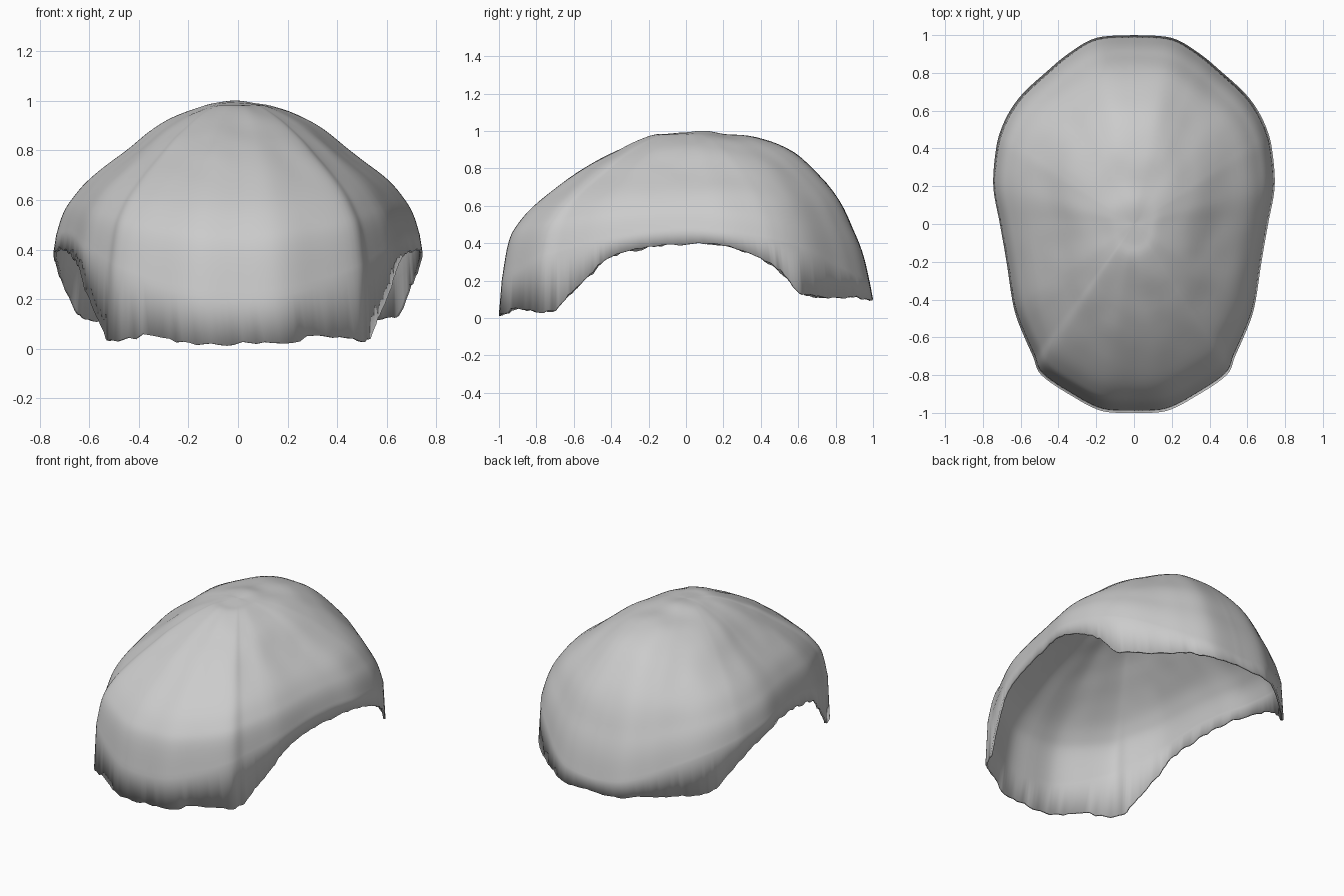
import bpy, bmesh, math
from mathutils import Vector, noise

cube = bpy.data.objects.get("Cube")
if cube:
    bpy.data.objects.remove(cube)

# Bone colour
bone = bpy.data.materials.new("pale grey bone")
bone.use_nodes = True
colour = (0.6, 0.6, 0.6, 1)
bone.diffuse_color = colour
bone.node_tree.nodes["Principled BSDF"].inputs["Base Color"].default_value = colour

# Rim from front to back: half width, y, height
RIM = [Vector(p) for p in (
    (0, -1, .02), (.17, -.99, .02), (.33, -.91, .05), (.49, -.8, .035),
    (.535, -.7, .05), (.58, -.6, .15), (.62, -.5, .25), (.645, -.4, .33),
    (.675, -.2, .38), (.71, 0, .4), (.745, .2, .39), (.73, .4, .32),
    (.70, .51, .25), (.65, .61, .14), (.58, .7, .115), (.47, .8, .11),
    (.35, .9, .11), (.2, .985, .1), (0, 1, .1))]

# Dome profiles: fraction of the way to the rim, front, back and side heights
PROFILE = [Vector(p) for p in (
    (0, .993, .993, .993), (.1, .985, 1, .99), (.2, .97, .987, .975),
    (.4, .88, .96, .91), (.6, .765, .87, .80), (.8, .61, .66, .69),
    (.9, .50, .46, .61), (.95, .40, .33, .55), (.985, .2, .18, .47))]


def spline(points, t):
    """Catmull-Rom curve through the points, t from 0 to 1."""
    f = t * (len(points) - 1)
    i = min(int(f), len(points) - 2)
    u = f - i
    b, c = points[i], points[i + 1]
    a = points[i - 1] if i else b
    d = points[i + 2] if i + 2 < len(points) else c
    return b + (c - a) * (u / 2) + (a * 2 - b * 5 + c * 4 - d) * (u * u / 2) \
        + (b * 3 - a - c * 3 + d) * (u ** 3 / 2)


# Closed rim loop, mirrored to the other side
HALF, RINGS = 108, 40
loop = [spline(RIM, i / HALF) for i in range(HALF + 1)]
loop += [Vector((-p.x, p.y, p.z)) for p in reversed(loop[1:-1])]

bm = bmesh.new()
apex = bm.verts.new((0, 0, PROFILE[0][1]))
columns = []
for edge in loop:
    direction = Vector((edge.x / .74, edge.y)).normalized()
    along = direction.y ** 2
    end = 1 if direction.y < 0 else 2
    chipped = edge.z + .018 * noise.noise(edge * 22)
    column = []
    for k in range(1, RINGS):
        s = spline(PROFILE, k / (RINGS - 1))
        z = along * s[end] + (1 - along) * s[3]
        p = Vector((edge.x * s[0], edge.y * s[0], max(z, chipped + .03)))
        # gentle unevenness of the bone
        p.z += .006 * noise.noise(p * 7) * (1 - s[0] ** 4)
        column.append(bm.verts.new(p))
    column.append(bm.verts.new((edge.x, edge.y, chipped)))
    columns.append(column)

for i, column in enumerate(columns):
    after = columns[(i + 1) % len(columns)]
    bm.faces.new((apex, column[0], after[0]))
    for k in range(RINGS - 1):
        bm.faces.new((column[k], column[k + 1], after[k + 1], after[k]))
bmesh.ops.recalc_face_normals(bm, faces=bm.faces)
if sum(f.normal.z for f in bm.faces) < 0:
    bmesh.ops.reverse_faces(bm, faces=bm.faces)

# Skull cap
mesh = bpy.data.meshes.new("skull_cap")
bm.to_mesh(mesh)
bm.free()
skull_cap = bpy.data.objects.new("skull_cap", mesh)
bpy.context.collection.objects.link(skull_cap)
mesh.materials.append(bone)

# Thin wall, grown inward
wall = skull_cap.modifiers.new("wall", "SOLIDIFY")
wall.thickness = .012
wall.offset = -1

bpy.context.view_layer.objects.active = skull_cap
skull_cap.select_set(True)
bpy.ops.object.shade_smooth_by_angle(angle=math.radians(50))
